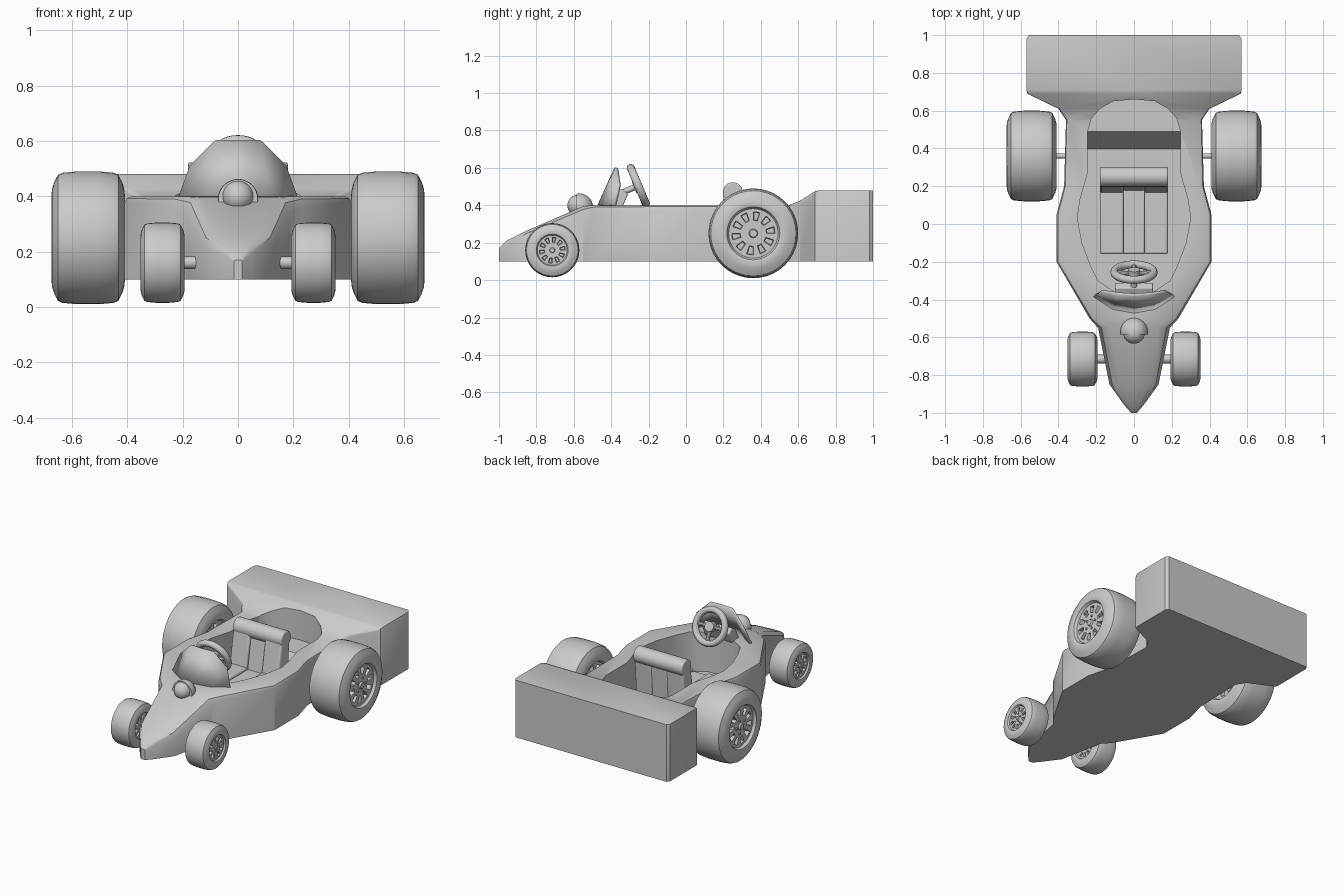
import bpy, bmesh, math
from mathutils import Matrix, Vector

cube = bpy.data.objects.get("Cube")
if cube:
    bpy.data.objects.remove(cube, do_unlink=True)

GREY = (0.6, 0.6, 0.6, 1)
grey = bpy.data.materials.new("plain_grey")
grey.use_nodes = True
grey.diffuse_color = GREY
grey.node_tree.nodes["Principled BSDF"].inputs["Base Color"].default_value = GREY


def add(name, bm, angle=30, bevel=0, solid=0):
    """Turn a bmesh into a shaded object, with optional thickness and bevel."""
    bmesh.ops.remove_doubles(bm, verts=bm.verts, dist=1e-5)
    bmesh.ops.recalc_face_normals(bm, faces=bm.faces)
    me = bpy.data.meshes.new(name)
    bm.to_mesh(me)
    bm.free()
    me.materials.append(grey)
    ob = bpy.data.objects.new(name, me)
    bpy.context.collection.objects.link(ob)
    if solid:
        mod = ob.modifiers.new("thickness", 'SOLIDIFY')
        mod.thickness, mod.offset = solid, 0
    if bevel:
        mod = ob.modifiers.new("bevel", 'BEVEL')
        mod.width, mod.segments = bevel, 3
    activate(ob)
    bpy.ops.object.shade_smooth_by_angle(angle=math.radians(angle))
    return ob


def activate(ob):
    bpy.ops.object.select_all(action='DESELECT')
    ob.select_set(True)
    bpy.context.view_layer.objects.active = ob


def loft(rings):
    """Skin a row of closed rings and cap both ends."""
    bm = bmesh.new()
    loops = [[bm.verts.new(p) for p in ring] for ring in rings]
    for a, b in zip(loops, loops[1:]):
        for i in range(len(a)):
            j = (i + 1) % len(a)
            bm.faces.new((a[i], a[j], b[j], b[i]))
    bm.faces.new(loops[0])
    bm.faces.new(loops[-1])
    return bm


def extrude_x(profile, x0, x1):
    return loft([[(x, y, z) for y, z in profile] for x in (x0, x1)])


def box(x0, x1, y0, y1, z0, z1):
    return extrude_x([(y0, z0), (y1, z0), (y1, z1), (y0, z1)], x0, x1)


def tube(p, q, r, sides=16):
    p, q = Vector(p), Vector(q)
    bm = bmesh.new()
    turn = (q - p).to_track_quat('Z', 'Y').to_matrix().to_4x4()
    bmesh.ops.create_cone(bm, cap_ends=True, segments=sides, radius1=r, radius2=r,
                          depth=(q - p).length,
                          matrix=Matrix.Translation((p + q) / 2) @ turn)
    return bm


# Bodywork: y, half width, flat-top half width, top height
stations = [(-1, .015, .008, .17), (-.96, .05, .03, .21), (-.85, .13, .08, .265),
            (-.55, .19, .13, .395), (-.5, .235, .2, .4), (-.2, .41, .385, .4),
            (.05, .41, .385, .4), (.2, .37, .35, .4), (.55, .36, .345, .4),
            (.61, .4, .385, .425), (.69, .565, .555, .475), (.71, .57, .569, .48),
            (.98, .57, .569, .48), (1, .555, .554, .48)]
rings = []
for y, w, t, z in stations:
    s = z - (w - t)
    m = (w + t) / 2 + (w - t) * .2
    n = z - (w - t) * .3
    rings.append([(-w, y, .1), (w, y, .1), (w, y, s), (m, y, n), (t, y, z),
                  (0, y, z), (-t, y, z), (-m, y, n), (-w, y, s)])
body = add("body", loft(rings))

# Open cockpit cut from the body
half = [(.11, .65), (.18, .61), (.225, .56), (.245, .49), (.245, .27), (.285, .13),
        (.3, .03), (.275, -.1), (.23, -.22), (.19, -.3), (.1, -.36)]
outline = [(0, .66)] + half + [(0, -.37)] + [(-x, y) for x, y in reversed(half)]
cutter = add("cockpit_cutter", loft([[(x, y, z) for x, y in outline] for z in (.14, .7)]))
cutter.hide_render = True
activate(body)
cut = body.modifiers.new("cockpit", 'BOOLEAN')
cut.operation, cut.object, cut.solver = 'DIFFERENCE', cutter, 'EXACT'
bpy.ops.object.modifier_apply(modifier=cut.name)
bpy.data.objects.remove(cutter, do_unlink=True)
bpy.ops.object.shade_smooth_by_angle(angle=math.radians(30))

# Raised shelf behind the seat
add("rear_shelf", extrude_x([(.39, .13), (.49, .26), (.665, .26), (.665, .13)], -.25, .25))

# Seat: cushion and back, each in three padded strips, with a headrest roll
for i, (x0, x1) in enumerate([(-.18, -.055), (-.06, .06), (.055, .18)]):
    dip = .015 if i == 1 else 0
    add(f"seat_cushion_{i}", box(x0, x1, -.16, .24, .14, .25 - dip), bevel=.012)
    add(f"seat_back_{i}", extrude_x([(.15 + dip, .16), (.27, .16), (.29, .47),
                                     (.205 + dip, .47)], x0, x1), bevel=.012)
add("headrest", tube((-.18, .25, .47), (.18, .25, .47), .053, 24), bevel=.008)

# Windscreen
low = [(-.21, -.38, .4), (-.11, -.445, .4), (0, -.465, .4), (.11, -.445, .4), (.21, -.38, .4)]
top = [(-.17, -.355, .51), (-.08, -.37, .6), (0, -.375, .6), (.08, -.37, .6), (.17, -.355, .51)]
bm = bmesh.new()
rows = [[bm.verts.new(p) for p in row] for row in (low, top)]
for i in range(4):
    bm.faces.new((rows[0][i], rows[0][i + 1], rows[1][i + 1], rows[1][i]))
add("windscreen", bm, angle=25, solid=.016)

# Dashboard behind the windscreen
add("dashboard", extrude_x([(-.42, .39), (-.34, .39), (-.31, .46), (-.34, .49), (-.38, .47)],
                           -.1, .1), bevel=.006)

# Steering wheel, built flat then tilted
tilt = Matrix.Translation((0, -.255, .505)) @ Matrix.Rotation(math.radians(113), 4, 'X')
circle = [2 * math.pi * i / 40 for i in range(41)]
rim = []
for a in circle:
    rim.append([tilt @ Vector(((.104 + .021 * math.cos(b)) * math.cos(a),
                               (.104 + .021 * math.cos(b)) * math.sin(a),
                               .021 * math.sin(b)))
                for b in [2 * math.pi * k / 12 for k in range(12)]])
bm = loft(rim)
bmesh.ops.delete(bm, geom=[f for f in bm.faces if len(f.verts) > 4], context='FACES_ONLY')
add("steering_rim", bm)
for i, deg in enumerate((0, 180, 270)):
    a = math.radians(deg)
    end = tilt @ Vector((.1 * math.cos(a), .1 * math.sin(a), 0))
    add(f"steering_spoke_{i}", tube(tilt @ Vector((0, 0, .01)), end, .013, 10))
add("steering_hub", tube(tilt @ Vector((0, 0, -.015)), tilt @ Vector((0, 0, .025)), .032, 20))
add("steering_column", tube(tilt @ Vector((0, 0, .01)), tilt @ Vector((0, 0, .17)), .016))

# Nose lamp: a dome lens inside a rounded hood
bm = bmesh.new()
bmesh.ops.create_uvsphere(bm, u_segments=24, v_segments=14, radius=.056,
                          matrix=Matrix.Translation((0, -.578, .4)))
add("lamp_lens", bm)
bm = bmesh.new()
bmesh.ops.create_uvsphere(bm, u_segments=32, v_segments=16, radius=.073,
                          matrix=Matrix.Translation((0, -.57, .39)))
bmesh.ops.bisect_plane(bm, geom=bm.verts[:] + bm.edges[:] + bm.faces[:],
                       plane_co=(0, -.585, .39), plane_no=(0, -1, 0), clear_outer=True)
bmesh.ops.holes_fill(bm, edges=[e for e in bm.edges if e.is_boundary])
add("lamp_hood", bm)

# Wheels: lathed tyre and rim, with slots sunk into both faces
TYRE = [(.92, 0), (.92, .08), (.84, .1), (.84, .29), (.84, .48), (.84, .55), (.97, .59),
        (1, .64), (.98, .74), (.93, .83), (.82, .95), (.7, .98), (.3, 1)]


def wheel(name, x, y, z, r, hw, n=40):
    bm = bmesh.new()
    profile = TYRE + [(-a, b) for a, b in reversed(TYRE)]
    rings = [[bm.verts.new((x + a * hw, y + b * r * math.cos(2 * math.pi * k / n),
                            z + b * r * math.sin(2 * math.pi * k / n)))
              for k in range(n)] for a, b in profile]
    slots = []
    for i, (a, b) in enumerate(zip(rings, rings[1:])):
        for k in range(n):
            j = (k + 1) % n
            f = bm.faces.new((a[k], a[j], b[j], b[k]))
            if i in (3, len(profile) - 5) and k % 4 < 2:
                slots.append(f)
    bmesh.ops.recalc_face_normals(bm, faces=bm.faces)
    bmesh.ops.inset_region(bm, faces=slots, thickness=.003, depth=-.03, use_even_offset=True)
    # Ring of wheel bolts
    for side in (-1, 1):
        for k in range(5):
            a = 2 * math.pi * k / 5
            at = (x + side * hw * .85, y + .19 * r * math.cos(a), z + .19 * r * math.sin(a))
            bmesh.ops.create_cone(bm, cap_ends=True, segments=8, radius1=.03 * r,
                                  radius2=.03 * r, depth=.012,
                                  matrix=Matrix.Translation(at) @ Matrix.Rotation(math.pi / 2, 4, 'Y'))
    add(name, bm)


for side, label in ((1, "left"), (-1, "right")):
    wheel(f"rear_wheel_{label}", side * .542, .36, .25, .24, .133)
    wheel(f"front_wheel_{label}", side * .273, -.715, .16, .145, .08)
    add(f"rear_axle_{label}", tube((side * .3, .36, .25), (side * .5, .36, .25), .014))
    add(f"front_axle_{label}", tube((side * .1, -.715, .16), (side * .25, -.715, .16), .023))
